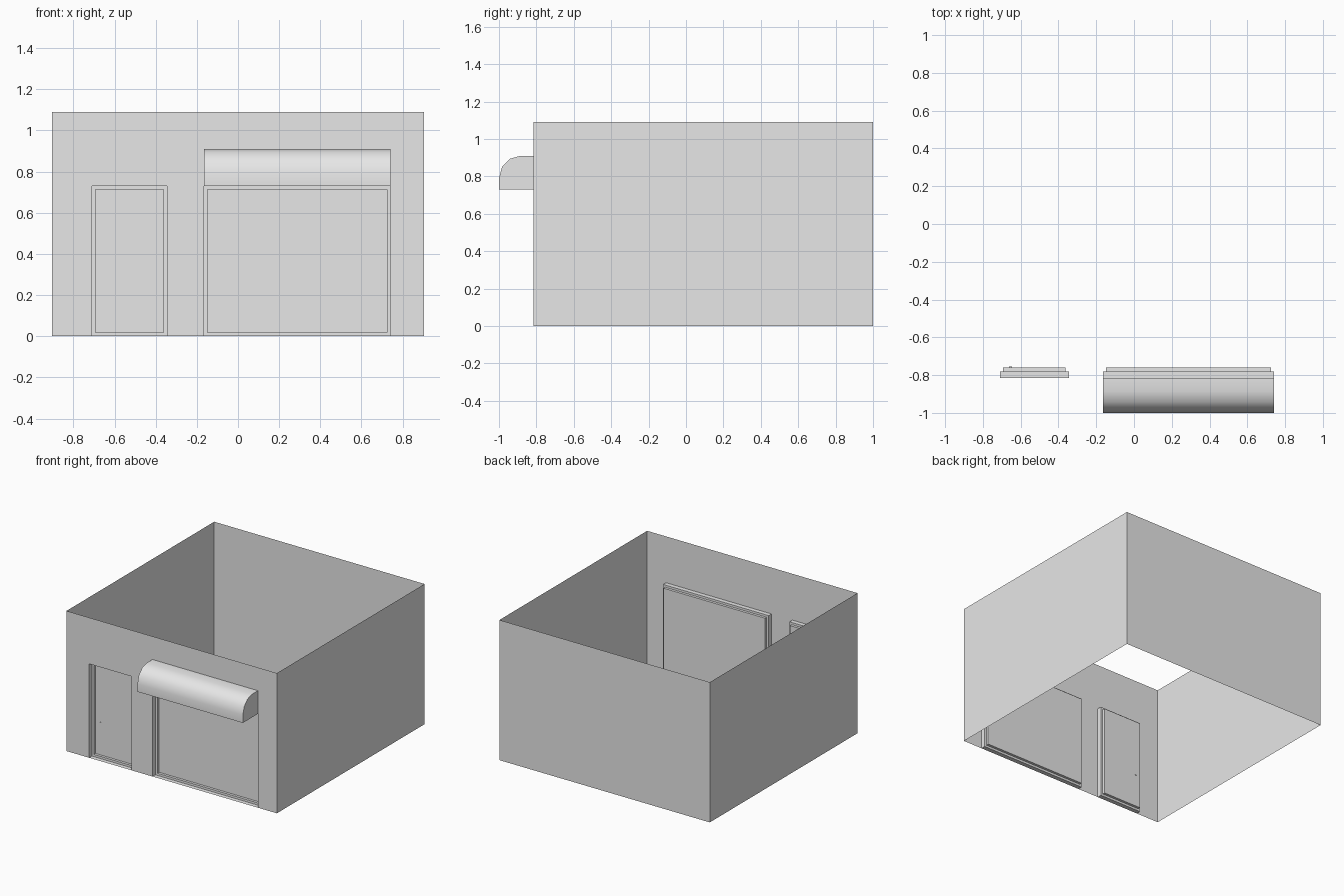
import bpy
import math

if "Cube" in bpy.data.objects:
    bpy.data.objects.remove(bpy.data.objects["Cube"], do_unlink=True)

grey = bpy.data.materials.new("plain_grey")
grey.use_nodes = True
grey.diffuse_color = (0.8, 0.8, 0.8, 1)
grey.node_tree.nodes["Principled BSDF"].inputs["Base Color"].default_value = (0.8, 0.8, 0.8, 1)

HALF, FRONT, BACK, HEIGHT = 0.905, -0.815, 1.0, 1.09
HEAD = 0.73                      # top of both openings
DOOR = (-0.71, -0.345)
WINDOW = (-0.165, 0.742)


def add_mesh(name, verts, faces):
    mesh = bpy.data.meshes.new(name)
    mesh.from_pydata(verts, [], faces)
    mesh.materials.append(grey)
    obj = bpy.data.objects.new(name, mesh)
    bpy.context.collection.objects.link(obj)
    return obj


def recess(name, rects):
    """Join successive rectangles (x0, x1, z0, z1, y) and close the last one."""
    verts, faces = [], []
    for x0, x1, z0, z1, y in rects:
        verts += [(x0, y, z0), (x1, y, z0), (x1, y, z1), (x0, y, z1)]
    for r in range(len(rects) - 1):
        a = 4 * r
        for i in range(4):
            j = (i + 1) % 4
            faces.append((a + i, a + j, a + 4 + j, a + 4 + i))
    last = len(verts) - 4
    faces.append(tuple(range(last, last + 4)))
    return add_mesh(name, verts, faces)


def opening(span, rim=0.017):
    """Stepped reveal: outer jamb, narrow frame, then the set-back panel edge."""
    outer = (span[0], span[1], 0, HEAD)
    inner = (span[0] + rim, span[1] - rim, rim, HEAD - rim)
    return [outer + (FRONT,), outer + (-0.78,), inner + (-0.78,), inner + (-0.76,)]


# Front wall: one outline that steps around the door and window
outline = [(-HALF, 0)]
for left, right in (DOOR, WINDOW):
    outline += [(left, 0), (left, HEAD), (right, HEAD), (right, 0)]
outline += [(HALF, 0), (HALF, HEIGHT), (-HALF, HEIGHT)]
add_mesh("front_wall", [(x, FRONT, z) for x, z in outline], [tuple(range(len(outline)))])

# Side and back walls: thin sheets, open above and below
plan = [(HALF, FRONT), (HALF, BACK), (-HALF, BACK), (-HALF, FRONT)]
add_mesh("side_and_back_walls",
         [(x, y, z) for z in (0, HEIGHT) for x, y in plan],
         [(i, i + 1, i + 5, i + 4) for i in range(3)])

# Shop window and door; the door carries a shallow sunken handle
recess("shop_window", opening(WINDOW))
grip = (-0.661, -0.645, 0.27, 0.412)
recess("door", opening(DOOR) + [grip + (-0.76,), grip + (-0.755,)])

# Awning: rounded profile swept across the window
profile = [(FRONT, HEAD), (-1.0, HEAD), (-1.0, 0.79), (-0.984, 0.85),
           (-0.942, 0.894), (-0.885, 0.91), (FRONT, 0.91)]
n = len(profile)
awning = add_mesh("awning",
                  [(x, y, z) for x in WINDOW for y, z in profile],
                  [(i, i + 1, n + i + 1, n + i)[::-1] for i in range(n - 1)]
                  + [tuple(range(n)), tuple(range(2 * n - 1, n - 1, -1))])
bpy.context.view_layer.objects.active = awning
awning.select_set(True)
# Consistent outward normals, then smooth the curve only
bpy.ops.object.mode_set(mode="EDIT")
bpy.ops.mesh.select_all(action="SELECT")
bpy.ops.mesh.normals_make_consistent(inside=False)
bpy.ops.object.mode_set(mode="OBJECT")
bpy.ops.object.shade_smooth_by_angle(angle=math.radians(40))
